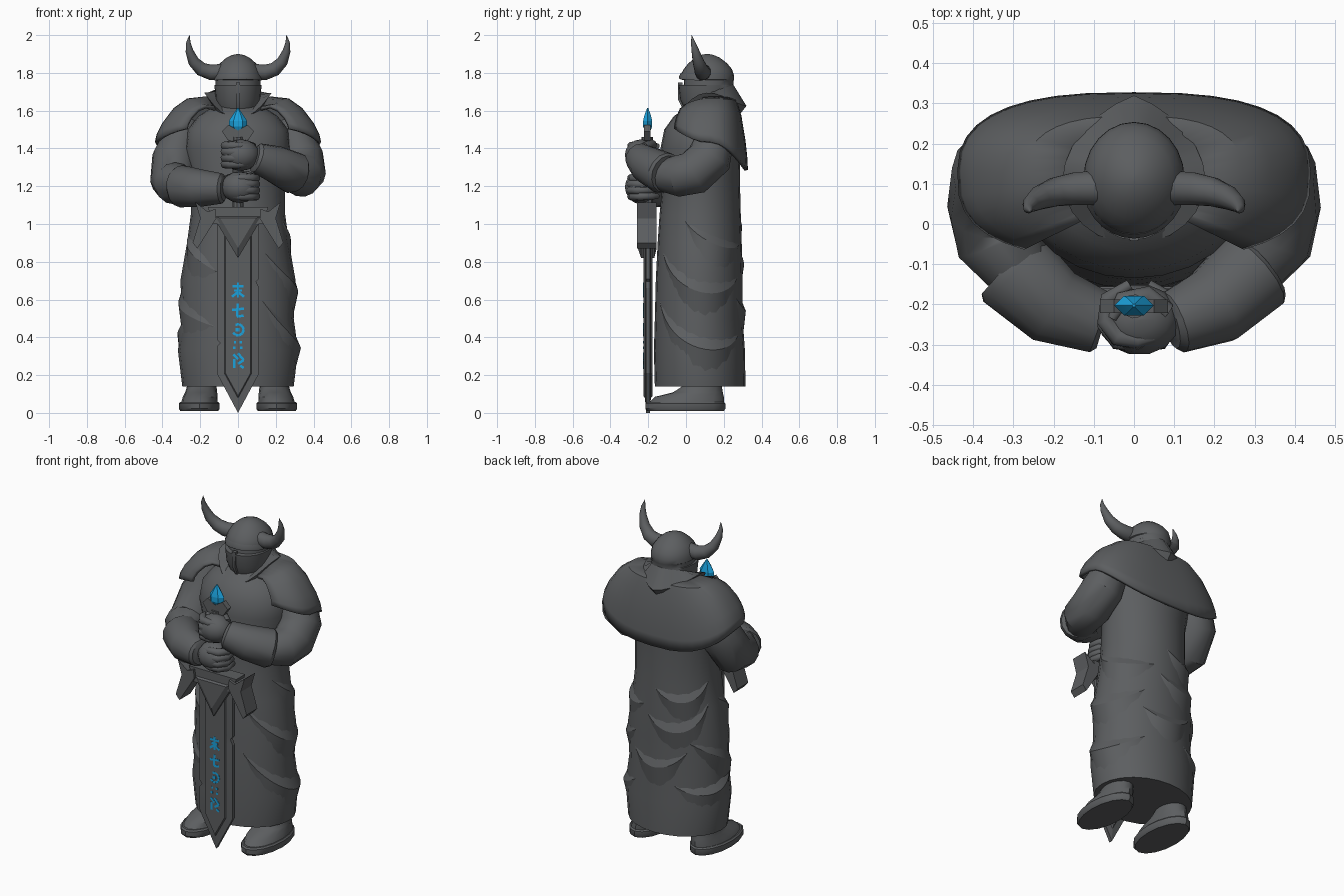
import bpy, bmesh, math
from mathutils import Vector
from math import sin, cos, pi, radians


def material(name, rgb):
    m = bpy.data.materials.new(name)
    m.diffuse_color = (*rgb, 1)
    return m


STONE = material("dark_stone", (0.108, 0.113, 0.118))
BLUE = material("glowing_blue", (0.011, 0.36, 0.72))


def build(name, verts, faces, mat=STONE, angle=35, thick=0):
    me = bpy.data.meshes.new(name)
    me.from_pydata([tuple(v) for v in verts], [], faces)
    bm = bmesh.new()
    bm.from_mesh(me)
    bmesh.ops.recalc_face_normals(bm, faces=bm.faces)
    bm.to_mesh(me)
    bm.free()
    ob = bpy.data.objects.new(name, me)
    bpy.context.collection.objects.link(ob)
    me.materials.append(mat)
    if thick:
        mod = ob.modifiers.new("thickness", 'SOLIDIFY')
        mod.thickness, mod.offset = thick, -1
    bpy.ops.object.select_all(action='DESELECT')
    ob.select_set(True)
    bpy.context.view_layer.objects.active = ob
    if angle:
        bpy.ops.object.shade_smooth_by_angle(angle=radians(angle))
    return ob


def loft(name, rings, closed=True, caps=True, **kw):
    n = len(rings[0])
    faces = []
    for k in range(len(rings) - 1):
        for i in range(n if closed else n - 1):
            j = (i + 1) % n
            faces.append((k*n + i, k*n + j, (k+1)*n + j, (k+1)*n + i))
    if caps:
        faces.append(tuple(range(n))[::-1])
        faces.append(tuple(range((len(rings)-1)*n, len(rings)*n)))
    return build(name, [p for r in rings for p in r], faces, **kw)


def oval(z, rx, yf, yb, xc=0, n=24):
    return [(xc + rx*cos(2*pi*i/n), (yf+yb)/2 + (yb-yf)/2*sin(2*pi*i/n), z) for i in range(n)]


def tube(name, path, radii, n=14, **kw):
    pts = [Vector(p) for p in path]
    rings, side = [], None
    for i, p in enumerate(pts):
        t = (pts[min(i+1, len(pts)-1)] - pts[max(i-1, 0)]).normalized()
        side = side or t.orthogonal()
        side = (side - t*side.dot(t)).normalized()
        up = t.cross(side)
        rings.append([p + radii[i]*(cos(2*pi*k/n)*side + sin(2*pi*k/n)*up) for k in range(n)])
    return loft(name, rings, **kw)


def plate(name, outline, y0, y1, **kw):
    return loft(name, [[(x, y, z) for x, z in outline] for y in (y0, y1)], **kw)


def ball(name, c, r):
    rings = [oval(c[2] - r[2]*cos(a*pi/8), max(r[0]*sin(a*pi/8), .002), c[1] - r[1]*sin(a*pi/8),
                  c[1] + r[1]*sin(a*pi/8), c[0], 14) for a in range(9)]
    return loft(name, rings)


def spow(v, p):
    return math.copysign(abs(v)**p, v)


# Robe and chest: z, half width, front y, back y
ROBE = [(.14, .295, -.165, .315), (.33, .318, -.17, .312), (.5, .295, -.165, .30), (.7, .305, -.16, .30),
        (.9, .27, -.15, .295), (1.05, .25, -.14, .29), (1.25, .25, -.12, .285), (1.4, .28, -.135, .29),
        (1.5, .265, -.115, .27), (1.57, .21, -.065, .25), (1.61, .15, -.01, .22), (1.64, .1, .04, .2)]
loft("robe", [oval(*r) for r in ROBE])


def robe_point(a, z, off):
    for lo, hi in zip(ROBE, ROBE[1:]):
        if z <= hi[0]:
            break
    t = (z - lo[0])/(hi[0] - lo[0])
    rx, yf, yb = (lo[i] + t*(hi[i] - lo[i]) for i in (1, 2, 3))
    return ((rx+off)*cos(a), (yf+yb)/2 + ((yb-yf)/2 + off)*sin(a), z)


# Crescent folds draped on the robe: start angle, end angle, start z, end z, sag, width
FOLDS = [(-70, 68, .63, .44, .19, .07), (-65, 68, .88, .74, .17, .07), (-25, 75, 1.03, .9, .08, .05),
         (55, 130, .62, .66, .1, .05), (75, 165, .86, .95, .13, .06), (85, 170, 1.03, 1.08, .1, .05),
         (125, 250, .72, .45, .02, .06), (110, 215, .45, .55, .1, .05), (180, 250, .94, .74, .0, .05)]
for a0, a1, z0, z1, sag, w in FOLDS:
    rows = []
    for i in range(19):
        t = i/18
        s = 4*t*(1-t)
        a, z = radians(a0 + (a1-a0)*t), z0 + (z1-z0)*t - sag*s
        rows.append([robe_point(a, z + w*s, -.004), robe_point(a, z, .021*s - .004),
                     robe_point(a, max(z - .14*s, .15), -.006)])
    loft("robe_fold", rows, closed=False, caps=False, angle=20)

# Shoulder mantle, open at the front and deepest at the back
rows = []
for f, z in ((0, 1.68), (.45, 1.665), (.68, 1.615), (.88, 1.535), (.97, 1.48), (1, None)):
    row = []
    for i in range(31):
        a = radians(-58 + 296*i/30)
        c, s = spow(cos(a), .75), spow(sin(a), .75)
        rim = 1.435 - .15*s*s if s > 0 else 1.435 + .09*s*s
        zz = rim if z is None else rim + (z - 1.44)*(1.68 - rim)/.24
        if s < 0:
            zz -= .09*s*s*(1-f)
        row.append(((.13 + .31*f)*c, .12 + (.1 + .108*f)*s, zz))
    rows.append(row)
loft("shoulder_mantle", rows, closed=False, caps=False, thick=.02)

# Flared collar with a point at the back
inner, outer, under = [], [], []
for i in range(24):
    a = 2*pi*i/24
    c, s = cos(a), sin(a)
    inner.append((.115*c, .11 + (.13 if s > 0 else .12)*s, 1.685 + (.07 if s > 0 else .1)*s))
    y = .11 + (.21*(.7*s + .3*(1-abs(c))) if s > 0 else .16*s)
    z = 1.695 - (.07 if s > 0 else .135)*s*s
    outer.append((.178*c, y, z))
    under.append((.15*c, .11 + (y-.11)*.85, z - .04))
loft("collar", [inner, outer, under], caps=False)

# Helmet with a recessed eye slit
HELM = [(1.56, .085, .015, .19), (1.6, .1, -.005, .21), (1.66, .118, -.032, .24), (1.735, .125, -.04, .25),
        (1.737, .118, -.012, .25), (1.762, .118, -.01, .253), (1.765, .126, -.03, .254), (1.79, .125, -.028, .253),
        (1.82, .116, -.012, .243), (1.85, .096, .012, .218), (1.88, .062, .048, .18), (1.895, .03, .08, .145),
        (1.9, .004, .105, .12)]
loft("helmet", [oval(*h) for h in HELM])
tube("helmet_nose_ridge", [(0, -.03, 1.75), (0, -.032, 1.66), (0, -.005, 1.6), (0, .01, 1.57)],
     [.016, .014, .011, .008], n=4)
rows = []
for i in range(13):
    a = radians(-165 + 150*i/12)
    k = abs(cos(a))
    x, y, z = .125*cos(a), .112 + .142*sin(a), 1.76 + .01*(1-k)
    rows.append([(x, y + .004, z + .032), (x*1.04, y - .006, z + .012), (x*1.04, y - .006, z), (x*.93, y + .015, z)])
loft("helmet_brow", rows)

# Horns
for s in (1, -1):
    tube("horn", [(s*.09, .09, 1.805), (s*.145, .088, 1.803), (s*.195, .08, 1.82), (s*.235, .065, 1.86),
                  (s*.257, .05, 1.915), (s*.263, .038, 1.96), (s*.257, .03, 2.0)],
         [.044, .042, .037, .03, .021, .012, .001], n=12)

# Feet
for s in (1, -1):
    loft("shoe_sole", [oval(z, rx, yf, yb, s*.205, 16) for z, rx, yf, yb in
                       ((.01, .1, -.205, .2), (.022, .108, -.215, .208), (.05, .108, -.215, .208), (.058, .1, -.205, .2))])
    loft("shoe", [oval(z, rx, yf, yb, s*x, 16) for z, x, rx, yf, yb in
                  ((.05, .205, .097, -.2, .2), (.085, .2, .092, -.165, .2), (.108, .195, .085, -.07, .195),
                   (.14, .192, .078, -.02, .19), (.2, .19, .075, -.01, .19))])

# Arms: upper arm and gauntlet cuff, crossed at different heights
for s, zw, gaunt in ((1, 1.255, [(.31, -.105, 1.265), (.295, -.118, 1.27), (.2, -.205, 1.315), (.1, -.245, 1.35), (.09, -.248, 1.353)]),
                     (-1, 1.215, [(.315, -.1, 1.2), (.3, -.113, 1.2), (.2, -.205, 1.19), (.085, -.245, 1.188), (.075, -.248, 1.188)])):
    tube("upper_arm", [(s*.27, .16, 1.56), (s*.3, .155, 1.46), (s*.335, .125, 1.35), (s*.345, .04, zw + .015),
                       (s*.335, -.04, zw), (s*.28, -.12, zw)], [.06, .1, .12, .12, .112, .085])
    tube("gauntlet_cuff", [(s*x, y, z) for x, y, z in gaunt], [.1, .112, .1, .08, .065])

# Hands gripping the sword: broad fist, four knuckled fingers and a thumb
for s, x0, z0 in ((1, .01, 1.365), (-1, .015, 1.195)):
    ball("fist", (x0 + s*.005, -.238, z0), (.1, .088, .083))
    for k in range(4):
        z = z0 + .048 - .032*k
        m = .009*abs(k - 1.5)
        pts = [(.04, -.295), (.0, -.303), (-.05, -.295), (-.08, -.255), (-.075, -.2), (-.02, -.165)]
        tube("finger", [(x0 + s*x, y + m, z) for x, y in pts], [.014, .022, .024, .023, .02, .014], n=10, angle=60)
    tube("thumb", [(x0 + s*.07, -.22, z0 + .04), (x0 + s*.02, -.18, z0 + .055), (x0 - s*.04, -.19, z0 + .062),
                   (x0 - s*.065, -.235, z0 + .06)], [.026, .027, .023, .013], n=10, angle=60)

# Sword blade with stepped edges and two nicks
edge = [(.112, 1.0), (.112, .71), (.096, .695), (.112, .66), (.112, .21), (0, .0), (-.112, .21),
        (-.112, .35), (-.095, .37), (-.112, .39), (-.112, 1.0)]


def inset(w, tip):
    return [(math.copysign(w, x) if x else 0, z if x else tip) for x, z in edge]


loft("sword_blade", [[(x, y, z) for x, z in o] for o, y in
                     ((inset(.066, .09), -.226), (inset(.072, .078), -.217), (edge, -.212), (edge, -.191),
                      (inset(.072, .078), -.186), (inset(.066, .09), -.177))], angle=10)

# Sword guard: centre wedge and hooked wings
plate("guard_bar", [(-.16, 1.09), (-.13, 1.0), (.13, 1.0), (.16, 1.09)], -.245, -.16, angle=10)
wedge = [(-.135, 1.045), (0, .82), (.135, 1.045)]
loft("guard_wedge", [[(x*k, y, 1.0 + (z-1.0)*k) for x, z in wedge] for k, y in
                     ((.7, -.256), (1, -.238), (1, -.168), (.7, -.155))], angle=10)
for s in (1, -1):
    plate("guard_wing", [(s*x, z) for x, z in ((.12, 1.08), (.16, 1.065), (.225, 1.115), (.2, 1.03), (.24, .9),
                                                (.215, .87), (.115, 1.03))], -.26, -.155, angle=10)

# Grip, pommel and gem
tube("grip", [(0, -.205, 1.06), (0, -.205, 1.46)], [.03, .03], n=10)
plate("pommel", [(-.085, 1.49), (-.05, 1.525), (0, 1.495), (.05, 1.525), (.085, 1.49), (.055, 1.445), (.02, 1.43),
                 (-.02, 1.43), (-.055, 1.445)], -.222, -.188, angle=10)
loft("gem", [oval(z, rx, -.203 - ry, -.203 + ry, 0, 6) for z, rx, ry in
             ((1.475, .006, .006), (1.515, .046, .028), (1.545, .049, .028), (1.575, .03, .02), (1.613, .004, .004))],
     mat=BLUE, angle=10)


# Abstract glowing marks on the blade, made of thin strokes
def stroke(x0, z0, x1, z1, w=.0065):
    d = Vector((x1-x0, z1-z0)).normalized()*w
    plate("blade_mark", [(x0 - d.y, z0 + d.x), (x1 - d.y, z1 + d.x), (x1 + d.y, z1 - d.x), (x0 + d.y, z0 - d.x)],
          -.2275, -.225, mat=BLUE, angle=0)


for x0, z0, x1, z1 in ((0, .69, 0, .61), (-.03, .67, .03, .67), (-.022, .648, .022, .648), (0, .64, -.032, .615),
                       (0, .64, .032, .615), (0, .58, -.005, .51), (-.032, .545, .032, .552), (-.005, .51, .03, .515),
                       (-.022, .375, -.01, .375), (.008, .375, .022, .375), (-.026, .345, -.012, .345),
                       (.01, .345, .024, .345), (-.025, .31, .0, .285), (0, .315, .03, .28), (.03, .28, .0, .26),
                       (-.02, .285, -.02, .238), (.012, .25, .03, .238)):
    stroke(x0, z0, x1, z1)
for i in range(7):
    a, b = radians(-150 + 38*i), radians(-150 + 38*(i+1))
    stroke(.03*cos(a), .44 + .03*sin(a), .03*cos(b), .44 + .03*sin(b))
stroke(-.012, .44, .008, .44, .009)
